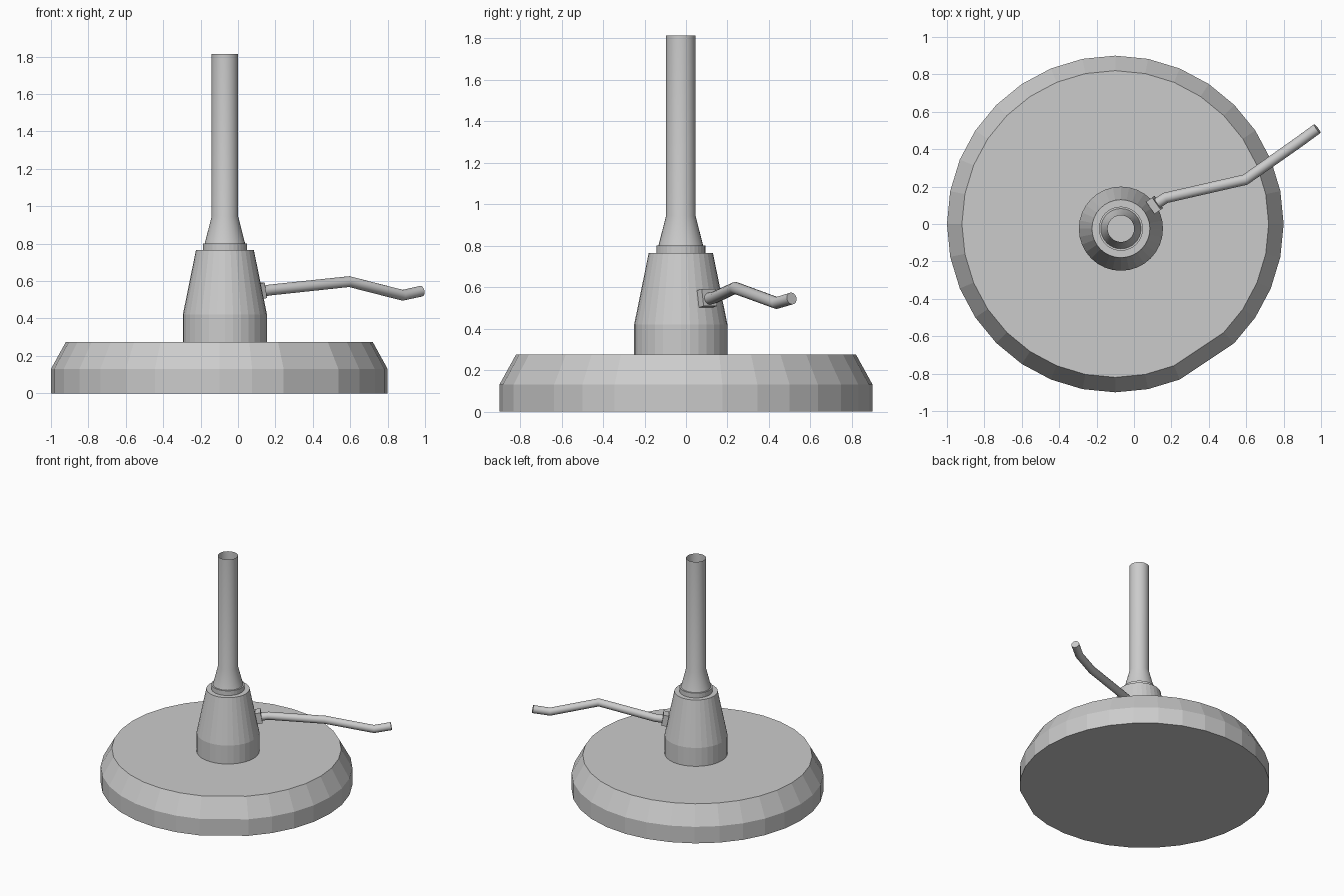
import bpy, math
from mathutils import Vector, Matrix

if "Cube" in bpy.data.objects:
    bpy.data.objects.remove(bpy.data.objects["Cube"])

metal = bpy.data.materials.new("plain_grey")
metal.diffuse_color = (0.6, 0.6, 0.6, 1)
metal.use_nodes = True
metal.node_tree.nodes["Principled BSDF"].inputs["Base Color"].default_value = metal.diffuse_color


def make(name, verts, faces, smooth=False):
    me = bpy.data.meshes.new(name)
    me.from_pydata([tuple(v) for v in verts], [], faces)
    me.materials.append(metal)
    ob = bpy.data.objects.new(name, me)
    bpy.context.collection.objects.link(ob)
    if smooth:
        bpy.context.view_layer.objects.active = ob
        ob.select_set(True)
        bpy.ops.object.shade_smooth_by_angle(angle=math.radians(35))
        ob.select_set(False)
    return ob


def lathe(name, profile, centre, sides=32, skip=(), caps=True, smooth=False):
    """Spin (radius, z) points, listed bottom to top, about a vertical axis."""
    angles = [2 * math.pi * i / sides for i in range(sides) if i not in skip]
    n = len(angles)
    verts = [(centre[0] + r * math.cos(a), centre[1] + r * math.sin(a), z)
             for r, z in profile for a in angles]
    faces = [(k * n + i, k * n + (i + 1) % n, (k + 1) * n + (i + 1) % n, (k + 1) * n + i)
             for k in range(len(profile) - 1) for i in range(n)]
    if caps:
        faces += [tuple(reversed(range(n))),
                  tuple(range((len(profile) - 1) * n, len(profile) * n))]
    return make(name, verts, faces, smooth)


def rod(name, path, radius, sides=16):
    """Round bar along a bent path, mitred at the bends."""
    pts = [Vector(p) for p in path]
    verts, n = [], len(pts)
    for i, p in enumerate(pts):
        d_in = (p - pts[max(i - 1, 0)]).normalized()
        d_out = (pts[min(i + 1, n - 1)] - p).normalized()
        t = (d_in + d_out).normalized()
        u = t.cross(Vector((0, 0, 1))).normalized()
        v = u.cross(t)
        for s in range(sides):
            a = 2 * math.pi * s / sides
            verts.append(p + radius * (u * math.cos(a) - v * math.sin(a)))
    faces = [(k * sides + i, k * sides + (i + 1) % sides,
              (k + 1) * sides + (i + 1) % sides, (k + 1) * sides + i)
             for k in range(n - 1) for i in range(sides)]
    faces = [tuple(reversed(f)) for f in faces]
    faces += [tuple(range(sides)), tuple(reversed(range((n - 1) * sides, n * sides)))]
    ob = make(name, verts, faces, True)
    return ob


AXIS = (-0.07, -0.025)

# heavy round foot, with one corner missing at the front right
lathe("base_plate", [(0.9, 0), (0.9, 0.13), (0.82, 0.275)], (-0.1, 0), skip=(27,))

# tapered column
lathe("column", [(0.225, 0.27), (0.225, 0.42), (0.155, 0.765)], AXIS)

# collar on top of the column
lathe("column_ring", [(0.118, 0.76), (0.118, 0.802)], AXIS)

# open tube with a flared foot
lathe("tube", [(0.108, 0.80), (0.071, 0.945), (0.071, 1.815)], AXIS, caps=False, smooth=True)

# square socket that holds the lever
x, y, z = 0.11, 0.102, 0.547
socket = [(a * 0.02, b * 0.04, c * 0.042) for a in (-1, 1) for b in (-1, 1) for c in (-1, 1)]
place = (Matrix.Translation((x, y, z)) @ Matrix.Rotation(math.radians(35), 4, 'Z')
         @ Matrix.Rotation(math.radians(-11), 4, 'Y'))
make("lever_socket", [place @ Vector(p) for p in socket],
     [(0, 1, 3, 2), (4, 6, 7, 5), (0, 4, 5, 1), (2, 3, 7, 6), (0, 2, 6, 4), (1, 5, 7, 3)])

# bent lever
rod("lever", [(0.10, 0.095, 0.54), (0.17, 0.14, 0.552), (0.595, 0.237, 0.597),
              (0.88, 0.437, 0.524), (0.98, 0.51, 0.546)], 0.029)
